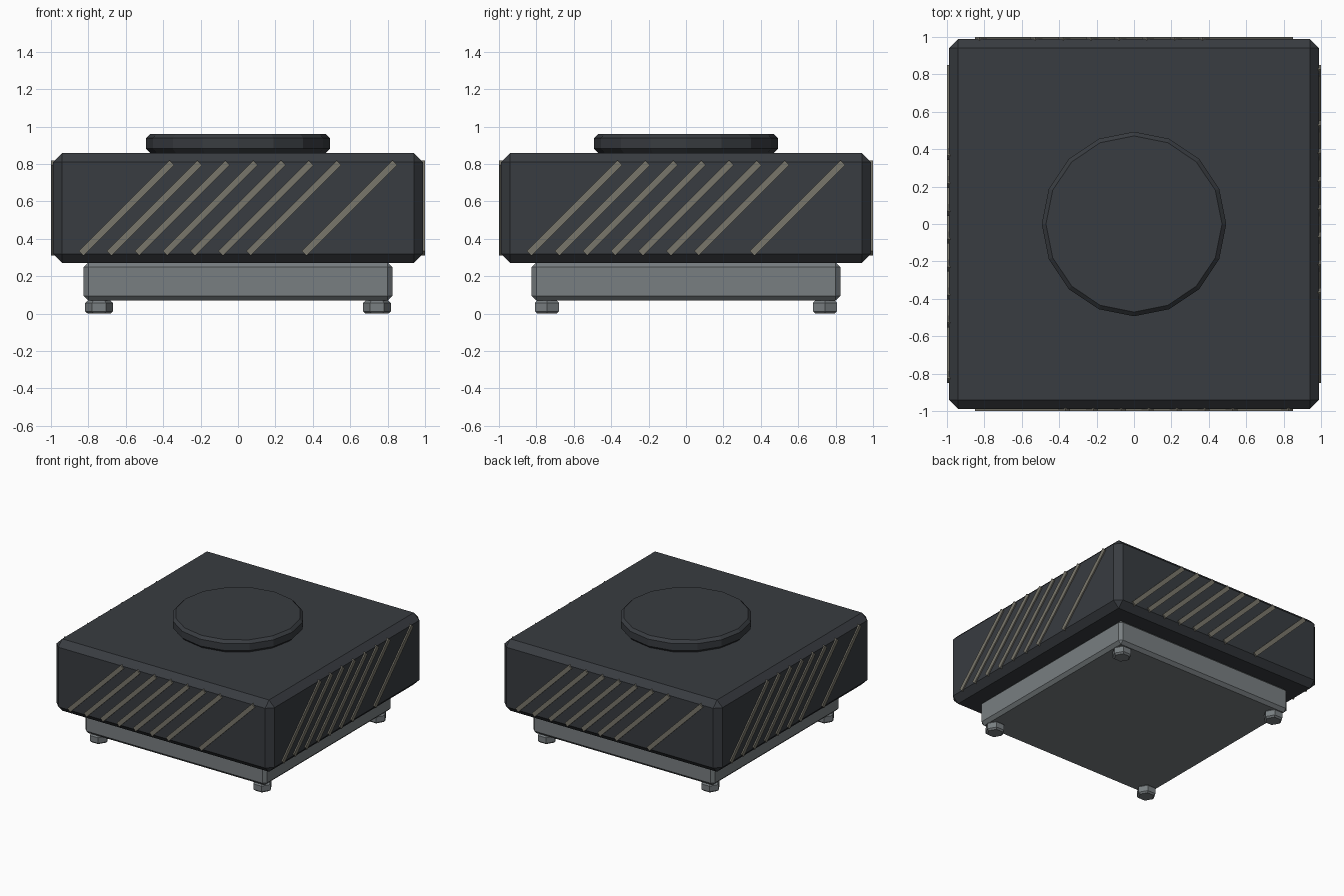
import bpy, bmesh
from math import pi
from mathutils import Matrix

if "Cube" in bpy.data.objects:
    bpy.data.objects.remove(bpy.data.objects["Cube"])


def material(name, rgb):
    m = bpy.data.materials.new(name)
    m.diffuse_color = (*rgb, 1)
    m.use_nodes = True
    m.node_tree.nodes["Principled BSDF"].inputs["Base Color"].default_value = m.diffuse_color
    return m


DARK = material("dark_shell", (0.04, 0.045, 0.052))
GREY = material("grey_metal", (0.19, 0.21, 0.22))
TAN = material("tan_trim", (0.19, 0.18, 0.145))


def finish(name, bm, mat, bevel=0):
    if bevel:
        bmesh.ops.bevel(bm, geom=bm.edges[:], offset=bevel, segments=1,
                        affect='EDGES', profile=0.5)
    mesh = bpy.data.meshes.new(name)
    bm.to_mesh(mesh)
    bm.free()
    mesh.materials.append(mat)
    ob = bpy.data.objects.new(name, mesh)
    bpy.context.collection.objects.link(ob)
    return ob


def slab(name, half, z0, z1, bevel, mat):
    bm = bmesh.new()
    bmesh.ops.create_cube(bm, size=1, matrix=Matrix.Translation((0, 0, (z0 + z1) / 2))
                          @ Matrix.Diagonal((2 * half, 2 * half, z1 - z0, 1)))
    return finish(name, bm, mat, bevel)


def disc(name, x, y, r, sides, z0, z1, bevel, mat):
    # first corner points along +y
    bm = bmesh.new()
    bmesh.ops.create_cone(bm, cap_ends=True, segments=sides, radius1=r, radius2=r,
                          depth=z1 - z0,
                          matrix=Matrix.Translation((x, y, (z0 + z1) / 2))
                          @ Matrix.Rotation(pi / 2, 4, 'Z'))
    # chamfer only the rims
    rims = [e for e in bm.edges if abs(e.verts[0].co.z - e.verts[1].co.z) < 1e-5]
    bmesh.ops.bevel(bm, geom=rims, offset=bevel, segments=1, affect='EDGES', profile=0.5)
    return finish(name, bm, mat)


# Main stacked parts
slab("base_plinth", 0.825, 0.07, 0.275, 0.025, GREY)
slab("main_body", 0.99, 0.27, 0.86, 0.05, DARK)
disc("top_cap", 0, 0, 0.493, 16, 0.86, 0.96, 0.022, DARK)

# Hexagonal feet under the corners
for i, (sx, sy) in enumerate([(-1, -1), (1, -1), (1, 1), (-1, 1)]):
    disc(f"foot_{i + 1}", 0.743 * sx, 0.743 * sy, 0.074, 6, 0.0, 0.07, 0.012, GREY)

# Slanted raised strips, the same set turned onto each side
for side, label in enumerate(["front", "right", "back", "left"]):
    bm = bmesh.new()
    for k in (0, 1, 2, 3, 4, 5, 6, 8):
        bmesh.ops.create_cube(
            bm, size=1,
            matrix=Matrix.Rotation(side * pi / 2, 4, 'Z')
            @ Matrix.Translation((-0.596 + 0.149 * k, -0.99, 0.565))
            @ Matrix.Rotation(-pi / 4, 4, 'Y')
            @ Matrix.Diagonal((0.685, 0.02, 0.035, 1)))
    finish(f"{label}_strips", bm, TAN)
